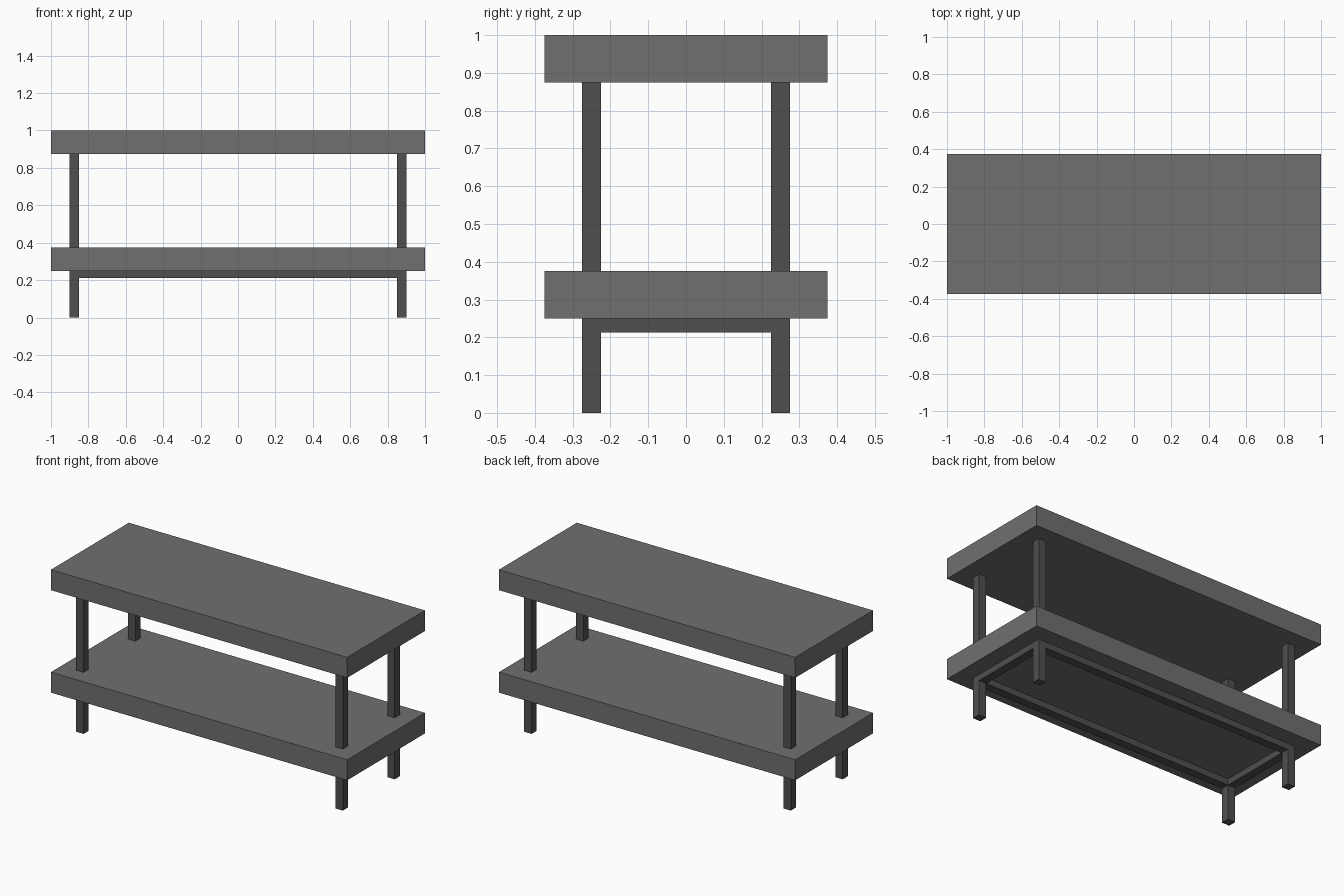
import bpy

if "Cube" in bpy.data.objects:
    bpy.data.objects.remove(bpy.data.objects["Cube"])


def material(name, grey):
    m = bpy.data.materials.new(name)
    m.diffuse_color = (grey, grey, grey, 1)
    m.use_nodes = True
    m.node_tree.nodes["Principled BSDF"].inputs["Base Color"].default_value = m.diffuse_color
    return m


def box(name, x, y, z, mat):
    """Box from (min, max) ranges on each axis."""
    bpy.ops.mesh.primitive_cube_add(size=1, location=[sum(r) / 2 for r in (x, y, z)])
    ob = bpy.context.object
    ob.name = name
    ob.scale = [r[1] - r[0] for r in (x, y, z)]
    bpy.ops.object.transform_apply(location=True, rotation=False, scale=True)
    ob.data.materials.append(mat)
    return ob


def span(side, inner, outer):
    return tuple(sorted((side * inner, side * outer)))


board = material("board_grey", 0.16)
frame = material("frame_grey", 0.08)

# Top and lower shelf
box("top_board", (-1, 1), (-0.375, 0.375), (0.875, 1), board)
box("lower_shelf", (-1, 1), (-0.375, 0.375), (0.25, 0.375), board)

# Legs, split by the lower shelf
XI, XO, YI, YO = 0.85, 0.9, 0.225, 0.275
for sx, xn in ((-1, "left"), (1, "right")):
    for sy, yn in ((-1, "front"), (1, "back")):
        x, y = span(sx, XI, XO), span(sy, YI, YO)
        box(f"{yn}_{xn}_leg", x, y, (0, 0.25), frame)
        box(f"{yn}_{xn}_post", x, y, (0.375, 0.875), frame)

# Rails joining the legs under the lower shelf
RAIL_Z = (0.2125, 0.25)
for s, xn, yn in ((-1, "left", "front"), (1, "right", "back")):
    box(f"{xn}_rail", span(s, XI, XO), (-YI, YI), RAIL_Z, frame)
    box(f"{yn}_rail", (-XI, XI), span(s, YI, YO), RAIL_Z, frame)
